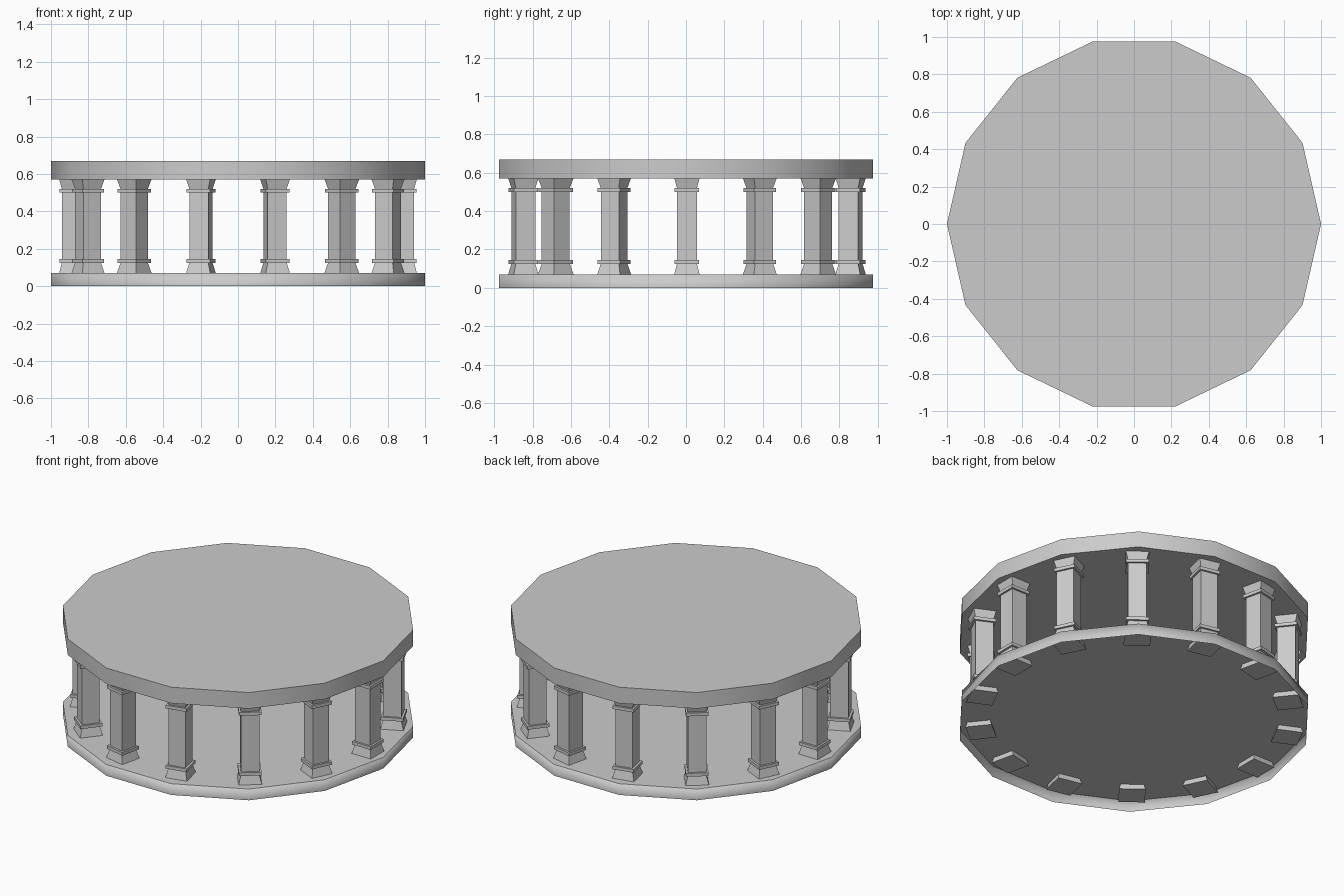
import bpy, bmesh, math
from mathutils import Matrix

if "Cube" in bpy.data.objects:
    bpy.data.objects.remove(bpy.data.objects["Cube"])

SIDES = 14


def finish(bm, name):
    bmesh.ops.recalc_face_normals(bm, faces=bm.faces)
    me = bpy.data.meshes.new(name)
    bm.to_mesh(me)
    bm.free()
    ob = bpy.data.objects.new(name, me)
    bpy.context.collection.objects.link(ob)
    return ob


def disc(bm, z0, z1):
    # 14-sided prism with a corner on the x axis
    rings = [[bm.verts.new((math.cos(i * math.tau / SIDES), math.sin(i * math.tau / SIDES), z))
              for i in range(SIDES)] for z in (z0, z1)]
    for i in range(SIDES):
        j = (i + 1) % SIDES
        bm.faces.new((rings[0][i], rings[0][j], rings[1][j], rings[1][i]))
    bottom = bm.faces.new(rings[0][::-1])
    top = bm.faces.new(rings[1])
    return bottom, top


# Roof slab: closed, soft around the sides, sharp rims
bm = bmesh.new()
disc(bm, 0.57, 0.67)
roof = finish(bm, "roof_slab")
bpy.context.view_layer.objects.active = roof
roof.select_set(True)
bpy.ops.object.shade_smooth_by_angle(angle=math.radians(30))
roof.select_set(False)

# Floor: shallow upturned tray, open underneath, softly shaded rim
bm = bmesh.new()
bottom, top = disc(bm, 0.0, 0.07)
bmesh.ops.inset_region(bm, faces=[top], thickness=0.04)
bmesh.ops.recalc_face_normals(bm, faces=bm.faces)
bmesh.ops.delete(bm, geom=[bottom], context='FACES_ONLY')
for f in bm.faces:
    f.smooth = True
me = bpy.data.meshes.new("floor_tray")
bm.to_mesh(me)
bm.free()
bpy.context.collection.objects.link(bpy.data.objects.new("floor_tray", me))

# Square column: (half width, height) profile of foot, plates, shaft and capital
profile = [(0.075, 0.035), (0.052, 0.125), (0.064, 0.125), (0.064, 0.145), (0.052, 0.145),
           (0.052, 0.5), (0.064, 0.5), (0.064, 0.52), (0.052, 0.52), (0.075, 0.605)]
bm = bmesh.new()
rings = [[bm.verts.new((sx * h, sy * h, z)) for sx, sy in ((-1, -1), (1, -1), (1, 1), (-1, 1))]
         for h, z in profile]
for a, b in zip(rings, rings[1:]):
    for i in range(4):
        j = (i + 1) % 4
        bm.faces.new((a[i], a[j], b[j], b[i]))
bm.faces.new(rings[0][::-1])
bm.faces.new(rings[-1])
first = finish(bm, "column_1")

# Ring of columns, one beside every corner
for i in range(SIDES):
    col = first if i == 0 else bpy.data.objects.new(f"column_{i + 1}", first.data)
    if i:
        bpy.context.collection.objects.link(col)
    a = i * math.tau / SIDES
    col.matrix_world = (Matrix.Translation((0.89 * math.cos(a), 0.875 * math.sin(a) + 0.005, 0))
                        @ Matrix.Rotation(a, 4, 'Z'))
